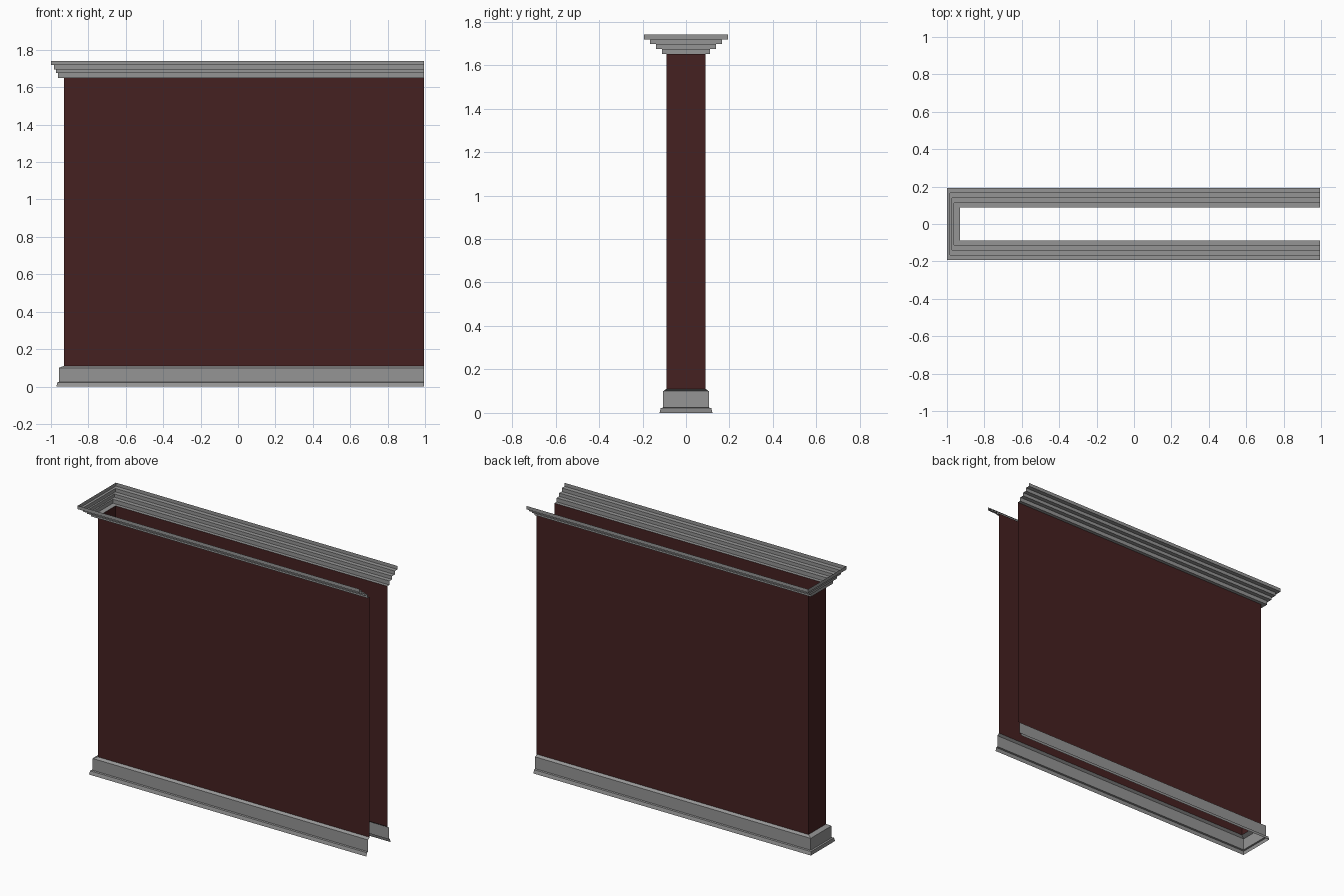
import bpy
import bmesh

cube = bpy.data.objects.get("Cube")
if cube:
    bpy.data.objects.remove(cube, do_unlink=True)


def make_material(name, rgb):
    mat = bpy.data.materials.new(name)
    mat.use_nodes = True
    mat.diffuse_color = (*rgb, 1)
    mat.node_tree.nodes["Principled BSDF"].inputs["Base Color"].default_value = (*rgb, 1)
    return mat


stone = make_material("grey stone", (0.30, 0.30, 0.30))
brick = make_material("dark red wall", (0.06, 0.015, 0.015))
OPEN_END = 0.995


def sweep(name, profile, mat):
    """Sweep (half depth, closed end x, z) points round three sides, open at +x."""
    bm = bmesh.new()
    rows = []
    for y, x, z in profile:
        path = [(OPEN_END, y), (x, y), (x, -y), (OPEN_END, -y)]
        rows.append([bm.verts.new((px, py, z)) for px, py in path])
    for low, high in zip(rows, rows[1:]):
        for i in range(3):
            bm.faces.new((low[i], high[i], high[i + 1], low[i + 1]))
    bm.normal_update()
    # Turn the faces outward if the long back side points inward
    if bm.faces and sum(f.normal.y * f.calc_center_median().y for f in bm.faces) < 0:
        bmesh.ops.reverse_faces(bm, faces=bm.faces[:])
    mesh = bpy.data.meshes.new(name)
    bm.to_mesh(mesh)
    bm.free()
    mesh.materials.append(mat)
    obj = bpy.data.objects.new(name, mesh)
    bpy.context.collection.objects.link(obj)
    return obj


# Skirting with a small foot and a bevelled top
sweep("base_moulding", [
    (0.122, -0.97, 0), (0.116, -0.967, 0.022), (0.105, -0.957, 0.024),
    (0.105, -0.957, 0.1), (0.089, -0.93, 0.111)], stone)

# Plain wall on three sides
sweep("wall", [(0.089, -0.93, 0.111), (0.089, -0.93, 1.65)], brick)

# Cornice: each step is a flat underside followed by an upright
steps = [(0.111, -0.963, 1.675), (0.138, -0.973, 1.696),
         (0.165, -0.984, 1.718), (0.193, -1.0, 1.74)]
cornice = [(0.089, -0.93, 1.65)]
for depth, end, top in steps:
    cornice += [(depth, end, cornice[-1][2]), (depth, end, top)]
sweep("cornice", cornice, stone)
